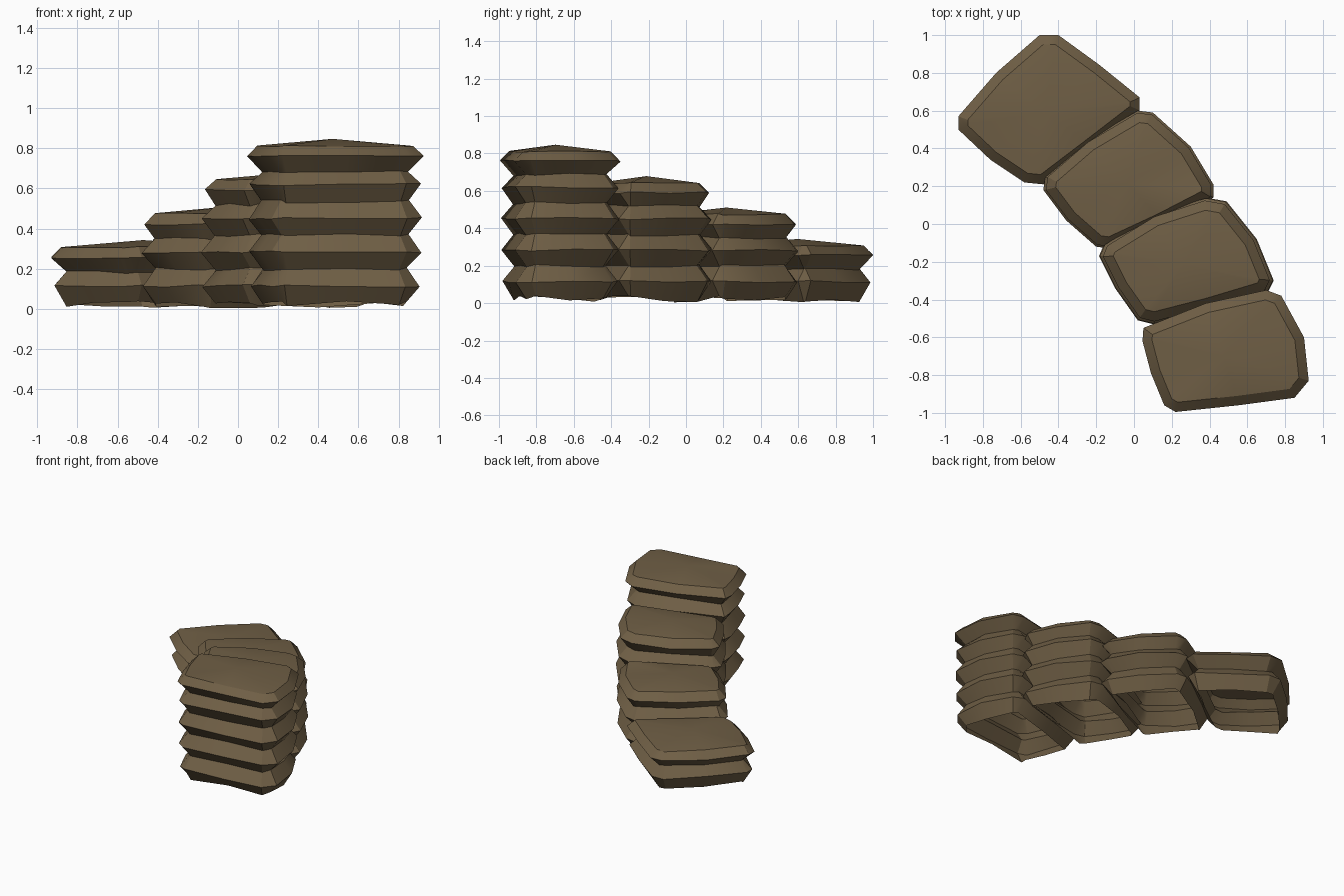
import bpy, bmesh, math, random
from mathutils import Vector

if "Cube" in bpy.data.objects:
    bpy.data.objects.remove(bpy.data.objects["Cube"])

random.seed(4)

burlap = bpy.data.materials.new("brown burlap")
burlap.diffuse_color = (0.16, 0.114, 0.06, 1)
burlap.use_nodes = True
burlap.node_tree.nodes["Principled BSDF"].inputs["Base Color"].default_value = burlap.diffuse_color

# Per stack: size of each layer from the ground up, and plan outline (clockwise)
STACKS = [
    ((.965, 1), [(-.50, 1.0), (-.40, 1.0), (-.18, .84), (.03, .67), (.03, .60), (-.23, .40), (-.48, .21),
                 (-.58, .22), (-.76, .34), (-.93, .50), (-.93, .57), (-.73, .80)]),
    ((.985, 1, .97), [(.02, .60), (.10, .59), (.30, .41), (.42, .21), (.42, .14), (.15, 0), (-.13, -.13),
                      (-.20, -.12), (-.36, .02), (-.48, .18), (-.47, .25), (-.25, .44)]),
    ((.985, 1, .99, .955), [(.38, .14), (.49, .12), (.65, -.08), (.74, -.30), (.71, -.36), (.41, -.45),
                            (.10, -.53), (.02, -.51), (-.10, -.34), (-.185, -.17), (-.16, -.11), (.10, .05)]),
    ((.955, .975, .98, .97, 1), [(.70, -.35), (.78, -.38), (.90, -.60), (.925, -.83), (.85, -.92),
                                 (.55, -.96), (.22, -.995), (.16, -.96), (.09, -.79), (.045, -.62),
                                 (.05, -.55), (.38, -.42)]),
]


def inset(points, d):
    """Move every outline point inwards so each edge shifts by about d."""
    out = []
    for i, p in enumerate(points):
        a = (p - points[i - 1]).normalized()
        b = (points[(i + 1) % len(points)] - p).normalized()
        t = (a + b).normalized()
        out.append(p + Vector((t.y, -t.x)) * d / max(t.dot(a), .8))
    return out


def sandbag_stack(name, sizes, outline):
    """Open-bottomed bellows of bulging bags with a domed cap on the last one."""
    bm = bmesh.new()
    c = sum(outline, Vector((0, 0))) / len(outline)
    n = len(outline)
    rings = []

    def ring(size, d, z, wobble):
        pts = inset([c + (p - c) * size for p in outline], d)
        rings.append([bm.verts.new((p.x, p.y, z + random.uniform(-wobble, wobble))) for p in pts])

    # uneven rim on the ground, then seam and pinch for every bag
    ring(sizes[0], .06, .022, .02)
    for k, size in enumerate(sizes):
        last = k == len(sizes) - 1
        mid = .115 + .168 * k - (.028 if last else 0)
        ring(size, 0, mid, .006)
        if last:
            ring(size, .05, mid + .052, .004)
        else:
            pinch = mid + (.068 if k == len(sizes) - 2 else .084)
            ring(size, .062, pinch, .008)
    for lower, upper in zip(rings, rings[1:]):
        for i in range(n):
            j = (i + 1) % n
            bm.faces.new((lower[j], lower[i], upper[i], upper[j]))
    # domed cap
    peak = bm.verts.new((c.x, c.y, mid + .052 + .036))
    for i in range(n):
        bm.faces.new((peak, rings[-1][(i + 1) % n], rings[-1][i]))
    # the cap must face up
    bm.normal_update()
    if bm.faces[:] and peak.link_faces[0].normal.z < 0:
        bmesh.ops.reverse_faces(bm, faces=bm.faces[:])
    mesh = bpy.data.meshes.new(name)
    bm.to_mesh(mesh)
    bm.free()
    mesh.materials.append(burlap)
    obj = bpy.data.objects.new(name, mesh)
    bpy.context.collection.objects.link(obj)
    bpy.ops.object.select_all(action='DESELECT')
    obj.select_set(True)
    bpy.context.view_layer.objects.active = obj
    bpy.ops.object.shade_smooth_by_angle(angle=math.radians(30))


# Four stacks climbing from two bags to five
for s, (sizes, pts) in enumerate(STACKS):
    sandbag_stack(f"sandbag_stack_{s + 1}", sizes, [Vector(p) for p in pts])
